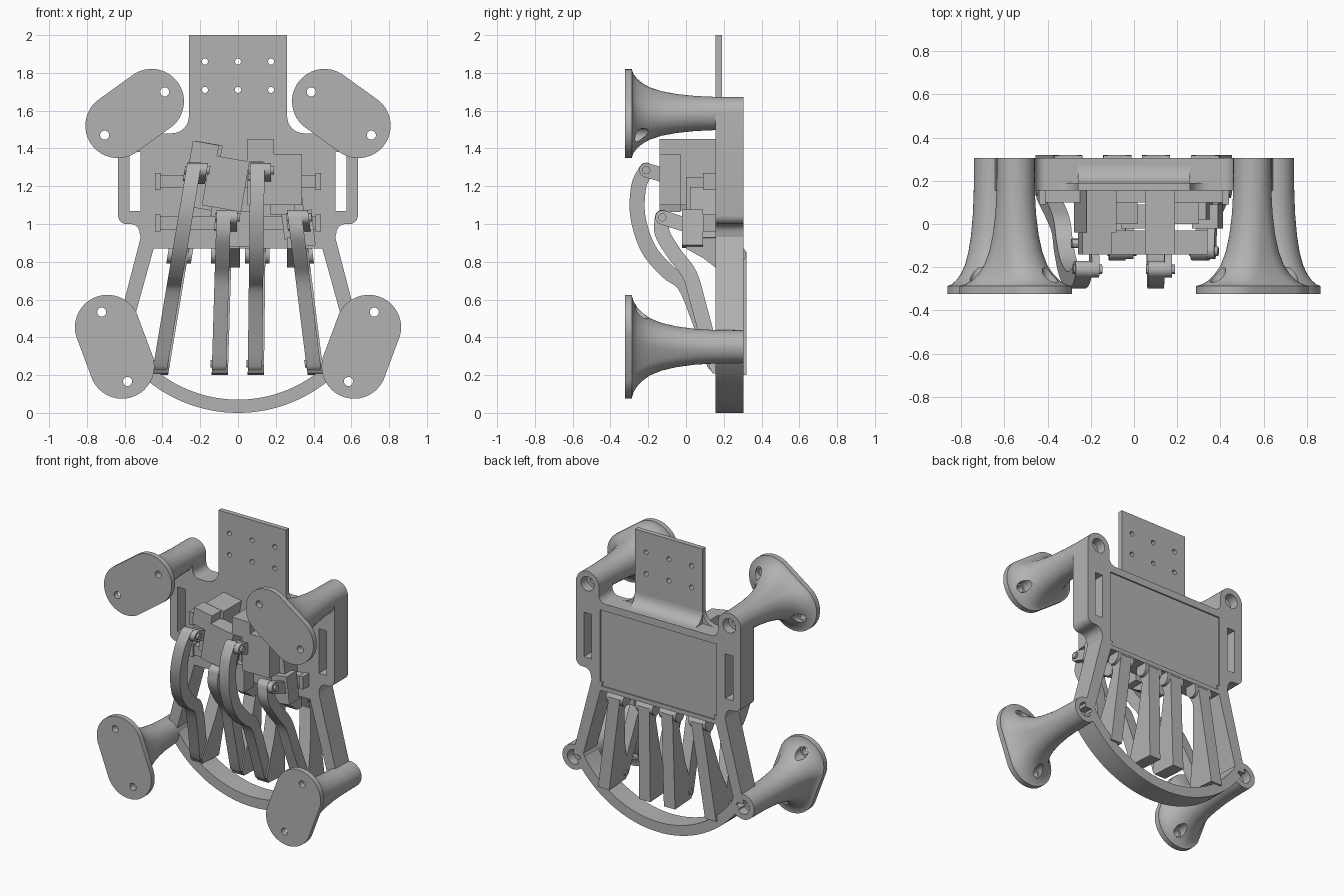
import bpy, bmesh, math
from mathutils import Vector, Matrix

if "Cube" in bpy.data.objects:
    bpy.data.objects.remove(bpy.data.objects["Cube"])

grey = bpy.data.materials.new("plain_grey")
grey.use_nodes = True
grey.diffuse_color = (0.45, 0.45, 0.45, 1)
grey.node_tree.nodes["Principled BSDF"].inputs["Base Color"].default_value = (0.45, 0.45, 0.45, 1)

FRONT, BACK = 0.155, 0.305
parts = []


def finish(name, bm):
    bmesh.ops.recalc_face_normals(bm, faces=bm.faces)
    me = bpy.data.meshes.new(name)
    bm.to_mesh(me)
    bm.free()
    me.materials.append(grey)
    ob = bpy.data.objects.new(name, me)
    bpy.context.collection.objects.link(ob)
    parts.append(ob)
    return ob


def loft(name, rings):
    bm = bmesh.new()
    vs = [[bm.verts.new(p) for p in ring] for ring in rings]
    for a, b in zip(vs, vs[1:]):
        for i in range(len(a)):
            j = (i + 1) % len(a)
            bm.faces.new((a[i], a[j], b[j], b[i]))
    bm.faces.new(vs[0])
    bm.faces.new(vs[-1])
    return finish(name, bm)


def prism_y(name, pts, y0, y1):
    return loft(name, [[(x, y, z) for x, z in pts] for y in (y0, y1)])


def prism_x(name, pts, x0, x1, lean=lambda z: 0):
    return loft(name, [[(x + lean(z), y, z) for y, z in pts] for x in (x0, x1)])


def box(name, x0, x1, y0, y1, z0, z1, tilt=0):
    ob = prism_y(name, [(x0, z0), (x1, z0), (x1, z1), (x0, z1)], y0, y1)
    if tilt:
        c = Vector(((x0 + x1) / 2, 0, (z0 + z1) / 2))
        ob.data.transform(Matrix.Translation(c) @ Matrix.Rotation(tilt, 4, 'Y') @ Matrix.Translation(-c))
    return ob


def arc(cx, cy, r, a0, a1, n=10):
    return [(cx + r * math.cos(math.radians(a0 + (a1 - a0) * i / n)),
             cy + r * math.sin(math.radians(a0 + (a1 - a0) * i / n))) for i in range(n + 1)]


def rod_y(name, x, z, r, y0, y1):
    return prism_y(name, arc(x, z, r, 0, 345, 23), y0, y1)


def cut(ob, cutters):
    for c in cutters:
        m = ob.modifiers.new("cut", 'BOOLEAN')
        m.operation, m.solver, m.object = 'DIFFERENCE', 'EXACT', c
        bpy.context.view_layer.objects.active = ob
        bpy.ops.object.modifier_apply(modifier=m.name)
        parts.remove(c)
        bpy.data.objects.remove(c)


def ribbon(path, half, steps=5):
    """Rounded-end strip outline around a smoothed path."""
    p = [Vector(q) for q in path]
    p = [2 * p[0] - p[1]] + p + [2 * p[-1] - p[-2]]
    mid = []
    for a, b, c, d in zip(p, p[1:], p[2:], p[3:]):
        for k in range(steps):
            t = k / steps
            mid.append(0.5 * (2 * b + (c - a) * t + (2 * a - 5 * b + 4 * c - d) * t**2
                              + (3 * b - a - 3 * c + d) * t**3))
    mid.append(p[-2])
    left, right = [], []
    for i, m in enumerate(mid):
        t = (mid[min(i + 1, len(mid) - 1)] - mid[max(i - 1, 0)]).normalized()
        n = Vector((-t.y, t.x)) * half
        left.append(m + n)
        right.append(m - n)

    def cap(m, frm):
        a = math.degrees(math.atan2(frm.y - m.y, frm.x - m.x))
        return arc(m.x, m.y, half, a, a - 180, 8)[1:-1]
    out = left + cap(mid[-1], left[-1]) + right[::-1] + cap(mid[0], right[0])
    return [tuple(v) for v in out]


# Main body with slots, screw holes and shallow rear panel
half = [(0.5, 0.87), (0.515, 0.93)] + arc(0.57, 0.95, 0.05, 180, 90, 5) \
    + arc(0.59, 1.045, 0.045, -90, 0, 6) + arc(0.547, 1.585, 0.088, 0, 180, 16) \
    + arc(0.409, 1.53, 0.05, 0, -90, 6)
body = prism_y("main_body", half + [(-x, z) for x, z in half[::-1]], FRONT, BACK)
cutters = [box("panel_cut", -0.45, 0.45, 0.295, 0.4, 0.9, 1.43)]
for s in (-1, 1):
    cutters += [box("slot_cut", s * 0.545 - 0.03, s * 0.545 + 0.03, 0, 0.4, 1.07, 1.38),
                rod_y("bore_cut", s * 0.547, 1.585, 0.05, 0.24, 0.4),
                rod_y("screw_cut", s * 0.547, 1.585, 0.025, 0.1, 0.4)]
cut(body, cutters)

# Upper mounting tab with flared base
edge = [(0.35, 1.4)] + arc(0.35, 1.57, 0.09, -90, -180, 8) + [(0.26, 2.0)]
tab = prism_y("top_tab", edge + [(-x, z) for x, z in edge[::-1]], FRONT, 0.19)
cut(tab, [rod_y("hole_cut", x, z, 0.016, 0, 0.4) for x in (-0.175, 0, 0.175) for z in (1.71, 1.86)])
prism_x("tab_fillet", [(0.18, 1.45), (0.27, 1.45)] + arc(0.27, 1.56, 0.08, -90, -180, 8) + [(0.18, 1.56)],
        -0.26, 0.26)

# Lower hoop and side struts
prism_y("lower_hoop", arc(0, 0.758, 0.758, -146, -34, 40) + arc(0, 0.758, 0.688, -34, -146, 40), FRONT, BACK)
for s, side in ((-1, "right"), (1, "left")):
    prism_y(side + "_strut", [(s * x, z) for x, z in
            [(0.43, 0.93), (0.515, 0.93), (0.66, 0.37), (0.585, 0.37)]], FRONT, BACK)


# Flared feet ending in oval plates
def foot(name, cx, cz, ux, uz):
    u = Vector((ux, 0, uz)).normalized()
    v = Vector((-u.z, 0, u.x))
    rings = []
    for y, f in ((BACK, 0), (0.15, 0.01), (0.05, 0.04), (-0.05, 0.11), (-0.13, 0.21), (-0.19, 0.34),
                 (-0.23, 0.49), (-0.26, 0.66), (-0.278, 0.82), (-0.285, 0.95), (-0.286, 1), (-0.323, 1)):
        ring, r = [], 0.087 + 0.085 * f
        for i in range(40):
            a = 2 * math.pi * (i + 0.5) / 40
            c = math.cos(a)
            p = Vector((cx, y, cz)) + u * (math.copysign(0.11 * f, c) + r * c) + v * r * math.sin(a)
            ring.append(p)
        rings.append(ring)
    ob = loft(name, rings)
    cutters = [rod_y("bore_cut", cx, cz, 0.05, 0.24, 0.4), rod_y("screw_cut", cx, cz, 0.025, 0.1, 0.4)]
    for s in (-1, 1):
        h = Vector((cx, 0, cz)) + u * 0.196 * s
        cutters += [rod_y("hole_cut", h.x, h.z, 0.024, -0.4, -0.1),
                    rod_y("pocket_cut", h.x, h.z, 0.036, -0.28, -0.05)]
    cut(ob, cutters)


for s, side in ((-1, "right"), (1, "left")):
    foot(side + "_upper_foot", s * 0.547, 1.585, -s * 0.16, 0.115)
    foot(side + "_lower_foot", s * 0.653, 0.35, s * 0.35, 0.937)

# Fingers: curved lever, rear link, hinge and drive arm
LONG = [(-0.21, 1.285), (-0.25, 1.2), (-0.255, 1.04), (-0.2, 0.87), (-0.1, 0.75), (-0.01, 0.68),
        (0.06, 0.52), (0.15, 0.26)]
SHORT = [(-0.125, 1.035), (-0.125, 0.95), (-0.06, 0.84), (0.02, 0.73), (0.07, 0.56), (0.15, 0.26)]
LINK = [(0.2, 0.89), (0.29, 0.89), (0.32, 0.85), (0.32, 0.2), (0.14, 0.21), (0.12, 0.25), (0.2, 0.5), (0.25, 0.75)]


def finger(name, x, slope, path, arm):
    def lean(z):
        return x + slope * (z - 0.25)
    w = 0.038
    prism_x(name + "_lever", ribbon(path, 0.04), -w, w, lean)
    prism_x(name + "_link", LINK, -w, w + 0.01, lean)
    prism_x(name + "_hinge", arc(0.27, 0.84, 0.048, 0, 345, 23), -0.06, 0.07, lean)
    prism_x(name + "_tip_pin", arc(0.15, 0.26, 0.02, 0, 330, 11), -w - 0.008, w + 0.008, lean)
    prism_x(name + "_arm", ribbon([path[0], arm], 0.038), w, w + 0.035, lean)
    for p in (path[0], arm):
        prism_x(name + "_pin", arc(*p, 0.022, 0, 330, 11), -w - 0.008, w + 0.05, lean)


finger("outer_right_finger", -0.41, 0.167, LONG, (-0.09, 1.25))
finger("inner_right_finger", -0.1, 0.03, SHORT, (0.03, 0.985))
finger("inner_left_finger", 0.09, 0.012, LONG, (-0.09, 1.25))
finger("outer_left_finger", 0.4, -0.125, SHORT, (0.03, 0.985))

# Upper motors: mounting column, case and end flange
for name, x, z, tilt in (("right", -0.25, -0.02, 0.17), ("left", 0.05, 0, 0)):
    box(name + "_upper_motor_column", x, x + 0.14, -0.04, FRONT, 1.1 + z, 1.45 + z, tilt)
    box(name + "_upper_motor_flange_top", x, x + 0.14, -0.14, -0.04, 1.33 + z, 1.45 + z, tilt)
    box(name + "_upper_motor_case", x + 0.08, x + 0.29, -0.14, -0.03, 1.1 + z, 1.37 + z, tilt)
    box(name + "_upper_motor_base", x + 0.12, x + 0.25, 0.0, FRONT, 1.05 + z, 1.25 + z, tilt)

# Lower motors: flange, case and sloping bracket
for name, x, tilt in (("right", -0.05, 0), ("left", 0.29, -0.12)):
    box(name + "_lower_motor_flange", x - 0.01, x + 0.11, -0.02, 0.09, 0.88, 1.07, tilt)
    box(name + "_lower_motor_case", x - 0.06, x + 0.06, 0.02, FRONT, 0.92, 1.19, tilt)
    prism_x(name + "_lower_bracket", [(0, 0.93), (0, 0.87), (0.09, 0.82), (0.155, 0.77), (0.2, 0.77), (0.2, 0.95)],
            x - 0.03, x + 0.06)

# Cross pins and small side tabs
for i, z in enumerate((1.225, 1.005)):
    box("cross_bar_%d" % i, -0.41, 0.41, 0.1, 0.16, z - 0.035, z + 0.035)
    for s in (-1, 1):
        box("cross_bar_end", s * 0.425 - 0.015, s * 0.425 + 0.015, 0.09, 0.16, z - 0.045, z + 0.045)

# Smooth curved parts, keep crisp edges
bpy.ops.object.select_all(action='DESELECT')
for ob in parts:
    ob.select_set(True)
bpy.context.view_layer.objects.active = body
bpy.ops.object.shade_smooth_by_angle(angle=math.radians(30))
